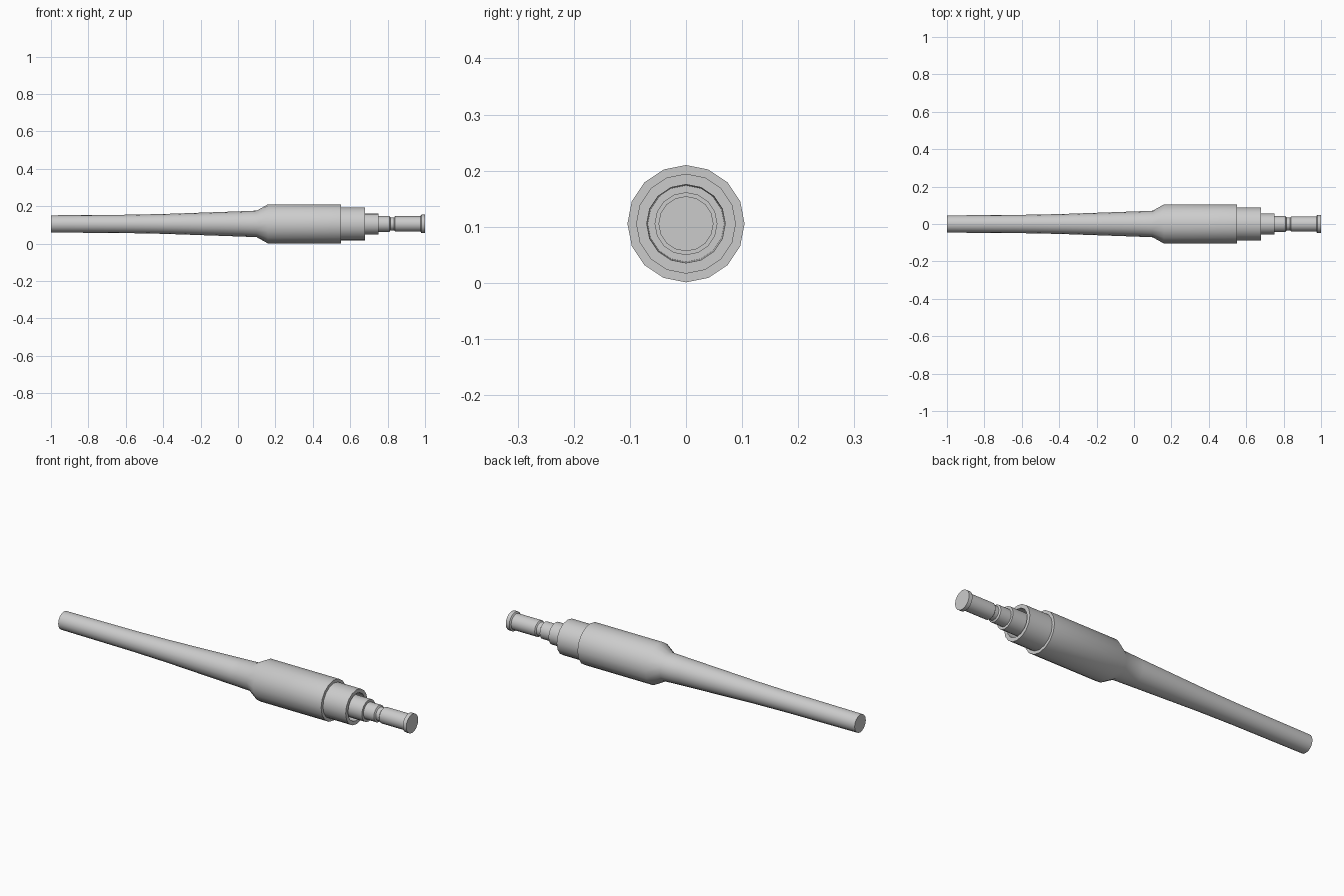
import bpy, bmesh, math
from math import pi, sin, cos

if "Cube" in bpy.data.objects:
    bpy.data.objects.remove(bpy.data.objects["Cube"])

SIDES = 16
AXIS_Z = 0.1055


def lathe(name, profile, closed=False):
    """Turn (x, radius) points around the long axis; open profiles get end caps."""
    bm = bmesh.new()
    rings = [[bm.verts.new((x, r * sin(2 * pi * i / SIDES), r * cos(2 * pi * i / SIDES)))
              for i in range(SIDES)] for x, r in profile]
    pairs = list(zip(rings, rings[1:]))
    if closed:
        pairs.append((rings[-1], rings[0]))
    else:
        bm.faces.new(rings[0])
        bm.faces.new(rings[-1])
    for a, b in pairs:
        for i in range(SIDES):
            j = (i + 1) % SIDES
            bm.faces.new((a[i], a[j], b[j], b[i]))
    bmesh.ops.recalc_face_normals(bm, faces=bm.faces)
    mesh = bpy.data.meshes.new(name)
    bm.to_mesh(mesh)
    bm.free()
    obj = bpy.data.objects.new(name, mesh)
    bpy.context.collection.objects.link(obj)
    obj.location.z = AXIS_Z
    bpy.ops.object.select_all(action='DESELECT')
    obj.select_set(True)
    bpy.context.view_layer.objects.active = obj
    bpy.ops.object.shade_smooth_by_angle(angle=math.radians(30))
    return obj


# Long gently flaring shaft, shoulder cone, thick body and recessed collar
lathe("shaft_and_body", [
    (-1, 0.046), (-0.6, 0.049), (-0.4, 0.053), (-0.2, 0.060), (0.0, 0.067), (0.1, 0.071),
    (0.16, 0.1045), (0.55, 0.1045), (0.55, 0.089), (0.68, 0.089), (0.68, 0.070), (0.58, 0.068)])

# Stepped inner spindle with a groove and a flanged end
lathe("stepped_spindle", [
    (0.57, 0.056), (0.75, 0.056), (0.75, 0.043), (0.81, 0.043), (0.815, 0.035),
    (0.835, 0.035), (0.84, 0.041), (0.975, 0.041), (0.98, 0.049), (1.0, 0.049)])
